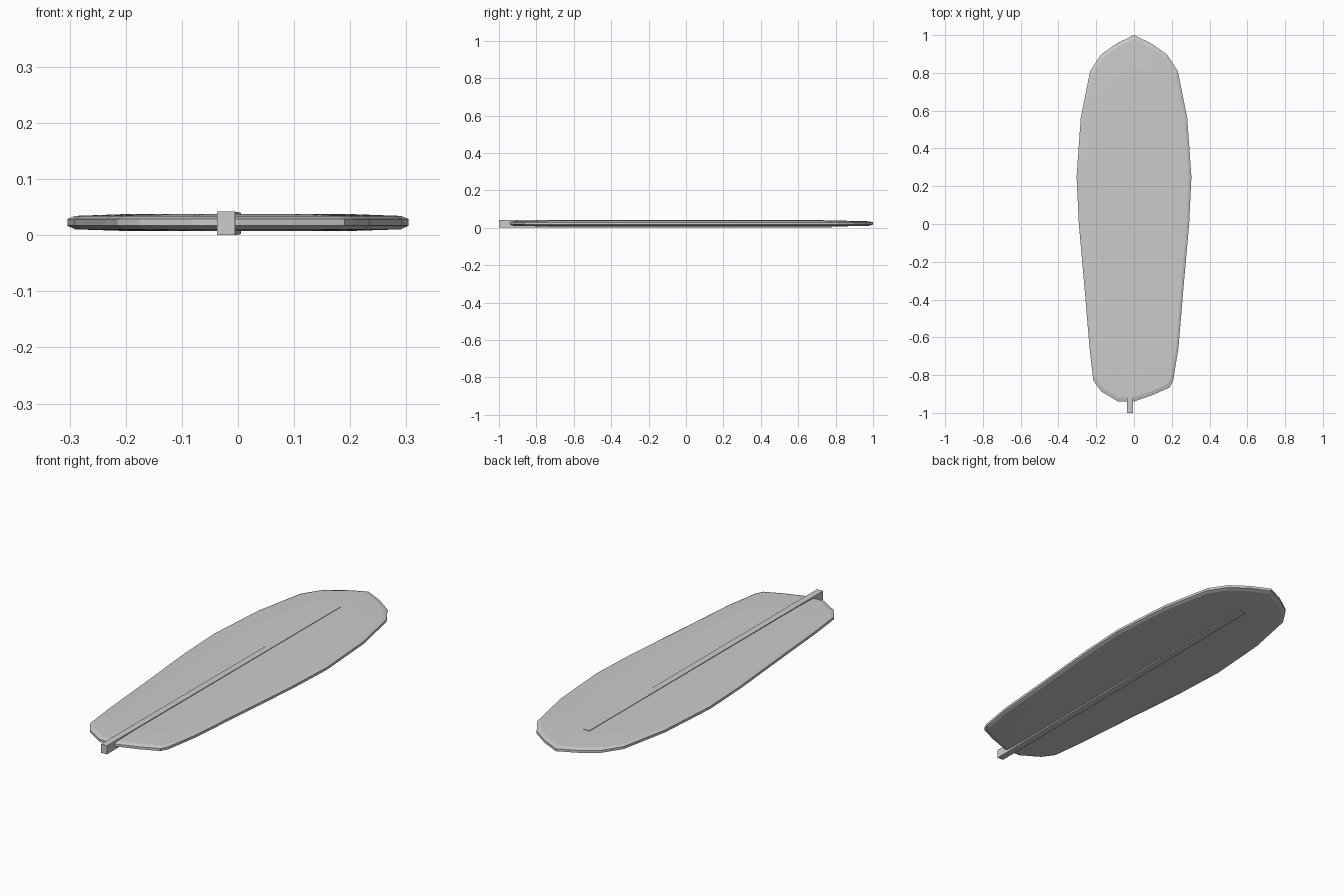
import bpy, bmesh

if "Cube" in bpy.data.objects:
    bpy.data.objects.remove(bpy.data.objects["Cube"])

def make_object(name, rings):
    """Loft equal-sized rings of points and cap both ends."""
    bm = bmesh.new()
    loops = [[bm.verts.new(p) for p in ring] for ring in rings]
    n = len(loops[0])
    for a, b in zip(loops, loops[1:]):
        for i in range(n):
            j = (i + 1) % n
            bm.faces.new((a[i], a[j], b[j], b[i]))
    bm.faces.new(loops[0][::-1])
    bm.faces.new(loops[-1])
    bmesh.ops.recalc_face_normals(bm, faces=bm.faces[:])
    mesh = bpy.data.meshes.new(name)
    bm.to_mesh(mesh)
    bm.free()
    ob = bpy.data.objects.new(name, mesh)
    bpy.context.collection.objects.link(ob)
    return ob

# Blade outline: mirrored sides, with an uneven tail end
side = [(0.09, 0.957), (0.175, 0.897), (0.232, 0.81), (0.282, 0.56),
        (0.304, 0.25), (0.292, 0.0), (0.26, -0.36), (0.235, -0.66)]
tail = [(0.207, -0.83), (0.19, -0.865), (0.1, -0.905), (0.0, -0.94),
        (-0.085, -0.94), (-0.175, -0.885), (-0.215, -0.83)]
outline = [(0, 1.0)] + side + tail + [(-x, y) for x, y in reversed(side)]

# Stacked outline rings give the bevelled, slightly domed board
levels = [(0.65, 0.84, 0.0075), (0.955, 0.978, 0.0105), (1, 1, 0.017),
          (1, 1, 0.029), (0.955, 0.978, 0.0345), (0.65, 0.84, 0.0378)]
make_object("blade", [[(x * sx, y * sy + 0.03 * (1 - sy), z) for x, y in outline]
                      for sx, sy, z in levels])

# Square central rod, slightly skewed, protruding past the tail
def rod_section(y, x0, x1, z0, z1):
    return [(x0, y, z0), (x1, y, z0), (x1, y, z1), (x0, y, z1)]

make_object("handle_rod", [rod_section(-1.0, -0.037, -0.005, 0.0, 0.042),
                           rod_section(0.78, -0.027, 0.005, 0.002, 0.040)])
